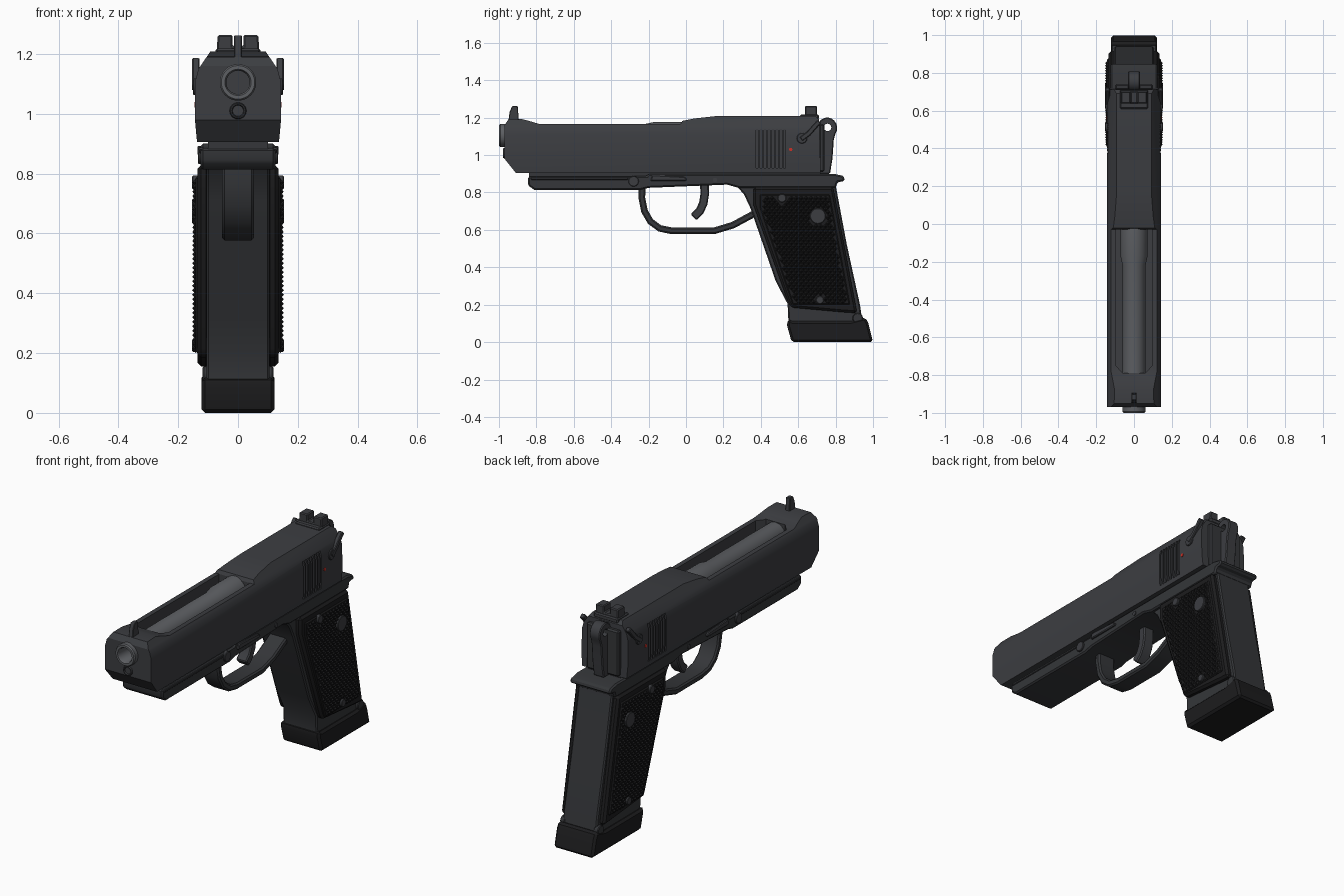
import bpy, bmesh
from math import cos, sin, pi, radians
from mathutils import Vector

if "Cube" in bpy.data.objects:
    bpy.data.objects.remove(bpy.data.objects["Cube"])


def material(name, r, g, b):
    m = bpy.data.materials.new(name)
    m.diffuse_color = (r, g, b, 1)
    m.use_nodes = True
    m.node_tree.nodes["Principled BSDF"].inputs["Base Color"].default_value = m.diffuse_color
    return m


STEEL = material("dark_steel", 0.045, 0.047, 0.053)
FRAME = material("frame_steel", 0.035, 0.037, 0.041)
BARREL = material("barrel_grey", 0.11, 0.115, 0.125)
GRIP = material("grip_black", 0.012, 0.012, 0.013)
RED = material("red_mark", 0.6, 0.03, 0.02)


def activate(o):
    bpy.ops.object.select_all(action='DESELECT')
    o.select_set(True)
    bpy.context.view_layer.objects.active = o


def finish(name, bm, mat, bevel=0.0):
    bmesh.ops.recalc_face_normals(bm, faces=bm.faces)
    me = bpy.data.meshes.new(name)
    bm.to_mesh(me)
    bm.free()
    o = bpy.data.objects.new(name, me)
    bpy.context.collection.objects.link(o)
    if mat:
        me.materials.append(mat)
    activate(o)
    if bevel:
        add_bevel(o, bevel)
    elif mat:
        bpy.ops.object.shade_smooth_by_angle(angle=radians(30))
    return o


def add_bevel(o, width):
    activate(o)
    b = o.modifiers.new("bevel", 'BEVEL')
    b.width, b.segments, b.limit_method, b.angle_limit = width, 1, 'ANGLE', radians(40)
    bpy.ops.object.modifier_apply(modifier="bevel")
    bpy.ops.object.shade_smooth_by_angle(angle=radians(30))


def add_prism(bm, pts, axis, lo, hi):
    place = {'x': lambda a, b, t: (t, a, b), 'y': lambda a, b, t: (a, t, b),
             'z': lambda a, b, t: (a, b, t)}[axis]
    low, high = ([bm.verts.new(place(a, b, t)) for a, b in pts] for t in (lo, hi))
    bm.faces.new(low)
    bm.faces.new(high)
    for i in range(len(pts)):
        j = (i + 1) % len(pts)
        bm.faces.new((low[i], low[j], high[j], high[i]))


def prism(name, pts, axis, lo, hi, mat=None, bevel=0.0):
    bm = bmesh.new()
    add_prism(bm, pts, axis, lo, hi)
    return finish(name, bm, mat, bevel)


def pair(name, pts, lo, hi, mat, bevel=0.0):
    for side, s in (("right", 1), ("left", -1)):
        prism(f"{name}_{side}", pts, 'x', s * lo, s * hi, mat, bevel)


def circle(a, b, r, n=24):
    return [(a + r * cos(2 * pi * i / n), b + r * sin(2 * pi * i / n)) for i in range(n)]


def rect(a0, a1, b0, b1):
    return [(a0, b0), (a1, b0), (a1, b1), (a0, b1)]


def strip(path, half):
    p = [Vector(q) for q in path]
    left, right = [], []
    for i, v in enumerate(p):
        d = (p[min(i + 1, len(p) - 1)] - p[max(i - 1, 0)]).normalized()
        n = Vector((-d.y, d.x)) * half
        left.append(tuple(v + n))
        right.append(tuple(v - n))
    return left + right[::-1]


def boolean(o, cutter, op='DIFFERENCE'):
    activate(o)
    m = o.modifiers.new("cut", 'BOOLEAN')
    m.operation, m.object, m.solver = op, cutter, 'EXACT'
    bpy.ops.object.modifier_apply(modifier="cut")
    bpy.data.objects.remove(cutter)


def lathe(name, profile, z, mat, n=32):
    bm = bmesh.new()
    rings = [[bm.verts.new((r * cos(2 * pi * i / n), y, z + r * sin(2 * pi * i / n)))
              for i in range(n)] for y, r in profile]
    for a, b in zip(rings, rings[1:]):
        for i in range(n):
            j = (i + 1) % n
            bm.faces.new((a[i], a[j], b[j], b[i]))
    bm.faces.new(rings[0])
    bm.faces.new(rings[-1])
    return finish(name, bm, mat)


# Slide: side profile intersected with its cross-section, then cut open
slide = prism("slide", [(-0.91, 0.905), (-0.97, 0.98), (-0.97, 1.16), (-0.95, 1.19),
                        (-0.875, 1.192), (-0.83, 1.18), (-0.78, 1.165), (-0.03, 1.165),
                        (-0.02, 1.183), (0.04, 1.195), (0.155, 1.208), (0.69, 1.208),
                        (0.712, 1.19), (0.72, 0.905)], 'x', -0.2, 0.2, STEEL)
half = [(0.137, 0.905), (0.143, 0.97), (0.143, 1.11), (0.132, 1.15), (0.092, 1.209), (0.08, 1.22)]
boolean(slide, prism("section", half + [(-x, z) for x, z in half[::-1]], 'y', -1.1, 1.0), 'INTERSECT')
boolean(slide, prism("opening", [(-0.095, -0.03), (-0.095, -0.75), (-0.06, -0.79), (0.06, -0.79),
                                 (0.095, -0.75), (0.095, -0.03)], 'z', 1.03, 1.3))
boolean(slide, prism("muzzle_hole", circle(0, 1.107, 0.055), 'y', -1.1, -0.9))
bm = bmesh.new()
for i in range(8):
    for s in (-1, 1):
        y = 0.375 + i * 0.021
        add_prism(bm, rect(y, y + 0.011, 0.93, 1.14), 'x', s * 0.128, s * 0.2)
boolean(slide, finish("serrations", bm, None))
activate(slide)
bpy.ops.object.shade_smooth_by_angle(angle=radians(20))
prism("slide_rear_plate", rect(-0.1, 0.1, 0.91, 1.165), 'y', 0.71, 0.74, FRAME, 0.008)

# Barrel and guide rod
lathe("barrel", [(-0.88, 0.039), (-0.99, 0.039), (-1.0, 0.044), (-1.0, 0.056), (-0.993, 0.061),
                 (-0.22, 0.061), (-0.17, 0.072), (0.0, 0.072)], 1.105, BARREL)
lathe("guide_rod", [(-0.96, 0.018), (-0.972, 0.018), (-0.978, 0.021), (-0.978, 0.025),
                    (-0.972, 0.028), (-0.93, 0.028)], 1.01, FRAME)

# Sights
prism("front_sight", [(-0.95, 1.18), (-0.943, 1.23), (-0.93, 1.262), (-0.9, 1.262), (-0.893, 1.18)],
      'x', -0.013, 0.013, STEEL, 0.003)
prism("rear_sight", [(-0.072, 1.195), (0.072, 1.195), (0.068, 1.263), (0.018, 1.263), (0.018, 1.225),
                     (-0.018, 1.225), (-0.018, 1.263), (-0.068, 1.263)], 'y', 0.637, 0.7, STEEL, 0.005)
prism("rear_sight_base", rect(-0.075, 0.075, 0.61, 0.71), 'z', 1.19, 1.218, STEEL, 0.006)

# Hammer with ring
hammer = prism("hammer", [(0.755 + 0.053 * cos(a), 1.145 + 0.056 * sin(a))
                          for a in (radians(-35 + 20 * k) for k in range(12))]
               + [(0.715, 1.08), (0.71, 0.9), (0.77, 0.9), (0.783, 0.98), (0.79, 1.08)],
               'x', -0.032, 0.032, STEEL, 0.005)
boolean(hammer, prism("ring_hole", circle(0.757, 1.148, 0.02, 16), 'x', -0.1, 0.1))
activate(hammer)
bpy.ops.object.shade_smooth_by_angle(angle=radians(30))

# Safety levers, pivots and red marks
pair("safety_lever", strip([(0.615, 1.085), (0.655, 1.115), (0.69, 1.155), (0.713, 1.18)], 0.013),
     0.128, 0.153, STEEL, 0.004)
pair("safety_pivot", circle(0.62, 1.09, 0.028), 0.13, 0.15, STEEL, 0.003)
pair("safety_mark", circle(0.56, 1.03, 0.009, 12), 0.13, 0.146, RED)

# Frame: rail with dust cover and beavertail
prism("frame_rail", [(-0.845, 0.885), (-0.845, 0.838), (-0.81, 0.813), (-0.245, 0.813), (-0.2, 0.825),
                     (0.22, 0.842), (0.28, 0.825), (0.8, 0.825), (0.81, 0.855), (0.845, 0.86), (0.85, 0.875),
                     (0.835, 0.89), (0.79, 0.9), (-0.2, 0.9), (-0.21, 0.887)],
      'x', -0.125, 0.125, FRAME, 0.008)
prism("slide_rail", rect(-0.84, 0.72, 0.87, 0.91), 'x', -0.1, 0.1, FRAME)

# Grip core
prism("grip_core", [(0.22, 0.85), (0.27, 0.835), (0.31, 0.79), (0.345, 0.715), (0.48, 0.325), (0.543, 0.205),
                    (0.548, 0.1), (0.945, 0.1), (0.93, 0.2), (0.86, 0.52), (0.8, 0.84)],
      'x', -0.105, 0.105, FRAME, 0.012)

# Magazine base
prism("magazine_base", [(0.565, 0.0), (0.54, 0.09), (0.545, 0.122), (0.57, 0.112), (0.88, 0.112),
                        (0.96, 0.132), (0.975, 0.1), (1.0, 0.0)],
      'x', -0.122, 0.122, GRIP, 0.012)

# Trigger guard and trigger
prism("trigger_guard", strip([(-0.235, 0.84), (-0.236, 0.77), (-0.222, 0.70), (-0.19, 0.645), (-0.14, 0.608),
                              (-0.075, 0.595), (0.15, 0.595), (0.25, 0.625), (0.38, 0.695)], 0.018),
      'x', -0.053, 0.053, FRAME, 0.008)
prism("trigger", strip([(0.098, 0.86), (0.1, 0.79), (0.092, 0.74), (0.073, 0.7), (0.04, 0.668)], 0.023),
      'x', -0.032, 0.032, STEEL, 0.006)

# Grip panels
panel = [(0.36, 0.828), (0.787, 0.828), (0.915, 0.155), (0.84, 0.16), (0.562, 0.185), (0.545, 0.215),
         (0.36, 0.735)]
pair("grip_panel", panel, 0.095, 0.135, GRIP, 0.012)
pair("grip_inset", [(0.395, 0.79), (0.768, 0.79), (0.877, 0.2), (0.57, 0.2), (0.395, 0.72)],
     0.12, 0.142, GRIP, 0.006)

# Checkered texture: rows of small pyramids
screws = [(0.513, 0.77, 0.023), (0.705, 0.674, 0.042), (0.716, 0.225, 0.021)]
for side, s in (("right", 1), ("left", -1)):
    bm = bmesh.new()
    for row in range(38):
        z = 0.215 + row * 0.015
        front = max(0.41, 0.585 - (z - 0.2) * 0.337)
        back = 0.862 - (z - 0.2) * 0.185
        for col in range(20):
            y = 0.395 + (col + 0.5 * (row % 2)) * 0.026
            if not front < y < back or any((y - a) ** 2 + (z - b) ** 2 < (r + 0.008) ** 2 for a, b, r in screws):
                continue
            base = [bm.verts.new((s * 0.141, y + 0.013 * cos(k * pi / 2), z + 0.015 * sin(k * pi / 2)))
                    for k in range(4)]
            tip = bm.verts.new((s * 0.153, y, z))
            for k in range(4):
                bm.faces.new((base[k], base[(k + 1) % 4], tip))
    o = finish("grip_texture_" + side, bm, GRIP)
    o.data.shade_flat()

# Screws, release button, pins and levers on both sides
for i, (y, z, r) in enumerate(screws):
    pair(f"grip_button_{i}", circle(y, z, r), 0.12, 0.153, STEEL, 0.003)
pair("base_pin", circle(0.918, 0.128, 0.028), 0.09, 0.118, FRAME, 0.004)
pair("takedown_pin", circle(-0.28, 0.86, 0.028), 0.11, 0.134, STEEL, 0.003)
pair("trigger_pin", circle(0.155, 0.867, 0.012, 16), 0.11, 0.13, STEEL)
pair("slide_stop", [(-0.19, 0.862), (0.0, 0.862), (0.005, 0.872), (-0.01, 0.884), (-0.18, 0.893)],
     0.115, 0.136, STEEL, 0.004)
pair("frame_ridge", rect(-0.83, -0.31, 0.868, 0.882), 0.12, 0.13, FRAME, 0.003)
